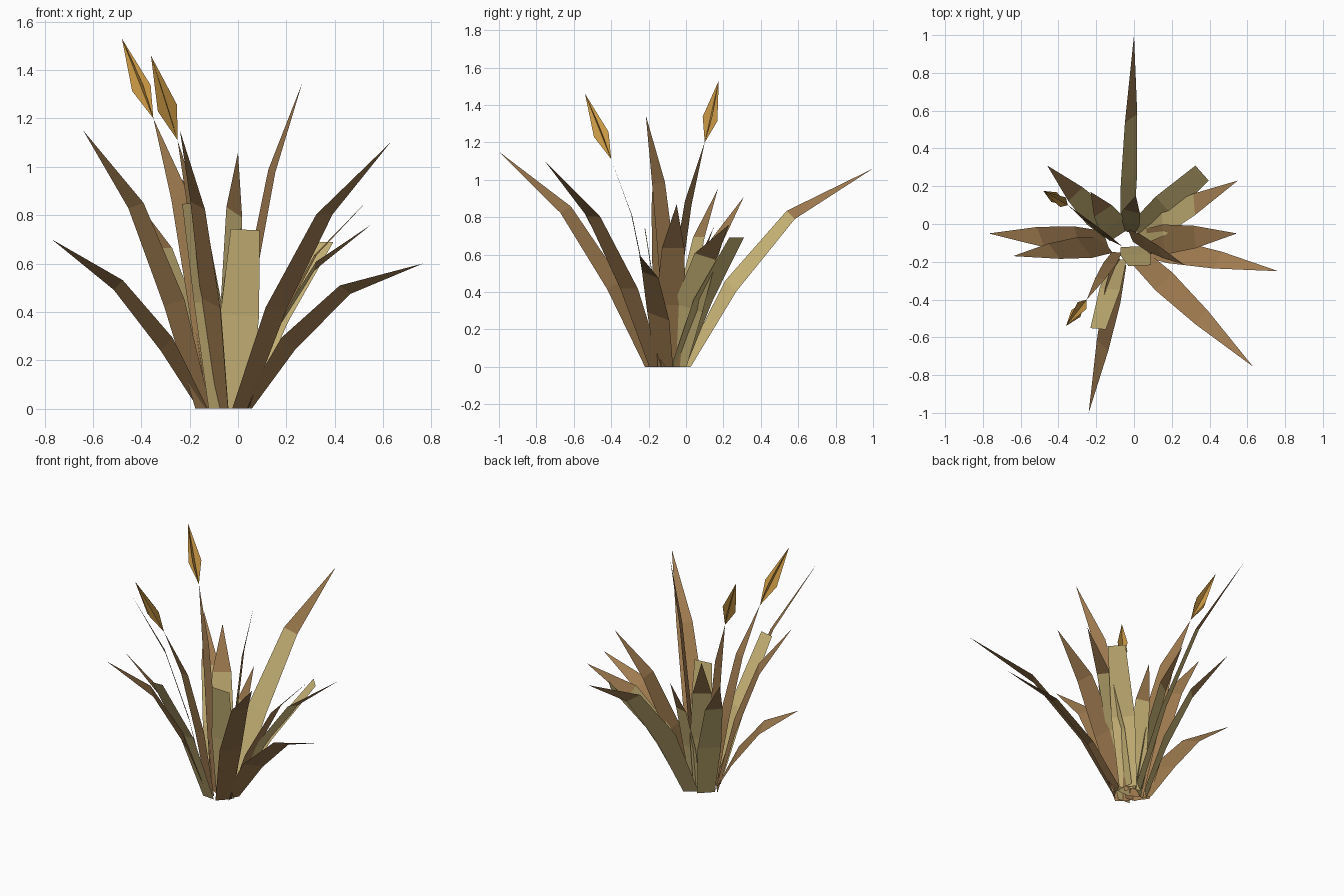
import bpy, bmesh, math
from mathutils import Vector

cube = bpy.data.objects.get("Cube")
if cube:
    bpy.data.objects.remove(cube, do_unlink=True)


def material(name, rgb):
    m = bpy.data.materials.new(name)
    m.use_nodes = True
    m.diffuse_color = (*rgb, 1)
    m.node_tree.nodes["Principled BSDF"].inputs["Base Color"].default_value = (*rgb, 1)
    return m


BROWN = material("dry brown", (0.35, 0.2, 0.08))
STRAW = material("straw", (0.6, 0.47, 0.19))
GOLD = material("seed gold", (0.6, 0.32, 0.06))
CENTRE = Vector((-0.055, -0.1, 0))


def finish(name, bm, mats):
    mesh = bpy.data.meshes.new(name)
    bm.to_mesh(mesh)
    bm.free()
    for m in mats:
        mesh.materials.append(m)
    obj = bpy.data.objects.new(name, mesh)
    bpy.context.collection.objects.link(obj)
    return obj


def blade(name, tip, width, style="brown", droop=0.0, roll=0, base=None):
    """Three-segment bent leaf; a cut leaf ends at its upper bend."""
    tip = Vector(tip)
    if base is None:
        out = Vector((tip.x, tip.y, 0)) - CENTRE
        base = CENTRE + out.normalized() * 0.09
    else:
        base = Vector((*base, 0))
    reach = Vector((tip.x, tip.y, 0)) - base
    fractions = [(0, 0), (0.24, 0.38 + 0.07 * droop), (0.56, 0.73 + 0.09 * droop), (1, 1)]
    if style == "cut":
        # the given tip is the cut end, so stretch the bends to reach it
        fractions = [(h / 0.56, z / fractions[2][1]) for h, z in fractions[:3]]
    side = Vector((-reach.y, reach.x, 0)).normalized()
    normal = (tip - base).normalized().cross(side)
    angle = math.radians(roll)
    across = side * math.cos(angle) + normal * math.sin(angle)
    # keep the root edge level on the ground
    root = Vector((across.x, across.y, 0)).normalized()

    bm = bmesh.new()
    rows = []
    for (h, z), w in zip(fractions, (0.75, 1, 0.75, 0)):
        p = base + reach * h + Vector((0, 0, tip.z * z))
        a = root if z == 0 else across
        offsets = (-1, 1) if w else (0,)
        rows.append([bm.verts.new(p + a * o * w * width / 2) for o in offsets])
    for i, (low, high) in enumerate(zip(rows, rows[1:])):
        face = bm.faces.new(low + high[::-1])
        face.material_index = 1 if i == 2 else 0
    body = BROWN if style == "brown" else STRAW
    return finish(name, bm, [body, BROWN])


def seed_head(name, bottom, top):
    """Two crossed diamond sheets, widest below the middle."""
    bottom, top = Vector(bottom), Vector(top)
    axis = top - bottom
    u = axis.cross(Vector((0, 0, 1))).normalized()
    v = axis.cross(u).normalized()
    bm = bmesh.new()
    for d in ((u + v).normalized(), (u - v).normalized()):
        pts = (bottom, bottom + axis * 0.38 + d * 0.042, top, bottom + axis * 0.38 - d * 0.042)
        bm.faces.new([bm.verts.new(p) for p in pts])
    return finish(name, bm, [GOLD])


# Brown leaves
blade("front_leaf", (-0.24, -1, 1.15), 0.12, roll=-38)
blade("front_left_leaf", (0.63, -0.755, 1.1), 0.13)
blade("left_low_leaf", (0.765, -0.25, 0.6), 0.14, droop=1, roll=-25)
blade("left_leaf", (0.545, -0.05, 0.87), 0.16)
blade("right_low_leaf", (-0.77, -0.05, 0.7), 0.16, roll=30)
blade("right_leaf", (-0.64, -0.17, 1.15), 0.14, roll=33)
blade("upright_leaf", (0.265, -0.215, 1.345), 0.1, roll=52, base=(-0.02, -0.06))

# Straw leaves with brown tips
blade("back_leaf", (0, 1, 1.06), 0.12, "tipped", droop=0.4, roll=45, base=(-0.035, 0))
blade("back_left_leaf", (0.55, 0.23, 0.76), 0.16, "tipped", droop=0.5, roll=-30)
blade("back_right_leaf", (-0.46, 0.31, 0.91), 0.14, "tipped")
blade("back_inner_leaf", (0.01, 0.15, 0.75), 0.12, "tipped", base=(-0.04, -0.04))
blade("back_right_inner_leaf", (-0.23, 0.17, 0.95), 0.15, "tipped", base=(-0.08, -0.06))

# Straw leaves with cut ends
blade("cut_front_leaf", (0.03, -0.22, 0.74), 0.16, "cut", roll=-20, base=(-0.01, -0.12))
blade("cut_back_left_leaf", (0.36, 0.27, 0.69), 0.14, "cut")
blade("cut_front_right_leaf", (-0.19, -0.555, 0.85), 0.11, "cut", roll=12)

# Stalks with seed heads
heads = {
    "back_stalk": ((-0.35, 0.1, 1.2), (-0.48, 0.175, 1.53), 0.11, -78, (-0.1, -0.1)),
    "front_stalk": ((-0.25, -0.4, 1.11), (-0.36, -0.54, 1.46), 0.07, 28, (-0.09, -0.15)),
}
for name, (neck, top, width, roll, base) in heads.items():
    blade(name, neck, width, roll=roll, base=base)
    seed_head(name + "_seed_head", neck, top)
